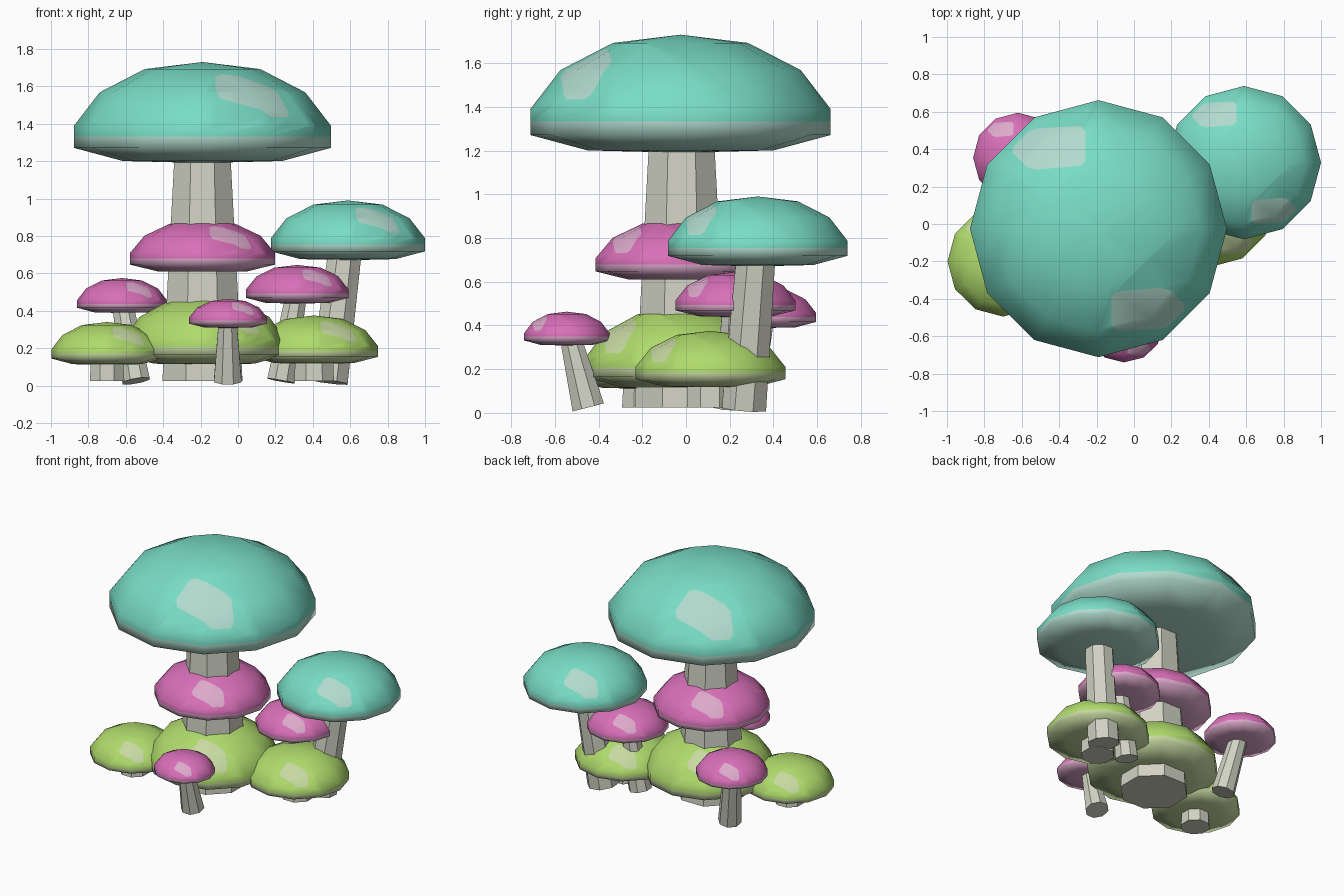
import bpy, bmesh, math
from mathutils import Vector, Matrix

if "Cube" in bpy.data.objects:
    bpy.data.objects.remove(bpy.data.objects["Cube"])


def material(name, rgb):
    m = bpy.data.materials.new(name)
    m.use_nodes = True
    m.diffuse_color = (*rgb, 1)
    m.node_tree.nodes["Principled BSDF"].inputs["Base Color"].default_value = (*rgb, 1)
    return m


STEM = material("stem cream", (.64, .65, .55))
COLOURS = {
    "teal": (material("teal", (.19, .72, .56)), material("pale teal", (.44, .71, .62))),
    "pink": (material("pink", (.69, .16, .48)), material("pale pink", (.72, .40, .60))),
    "lime": (material("lime", (.43, .71, .15)), material("pale lime", (.57, .70, .36))),
}

SIDES = 12
# Cap profile as (radius, height), both relative, from below the crown to above the base
PROFILE = [(.45, .93), (.80, .70), (1, .37), (1, .265), (1, .15), (.62, .02)]
# Outline of the pale spot seen from above; it appears again turned by half
SPOT = [(.10, -.53), (.14, -.49), (.48, -.46), (.56, -.48), (.67, -.59),
        (.66, -.64), (.54, -.76), (.48, -.78), (.14, -.80), (.10, -.75)]


def finish(bm, name, mats):
    me = bpy.data.meshes.new(name)
    bm.to_mesh(me)
    bm.free()
    for m in mats:
        me.materials.append(m)
    ob = bpy.data.objects.new(name, me)
    bpy.context.collection.objects.link(ob)
    return ob


def cut_spot(bm, outline):
    """Cut a convex outline into the dome and give the faces inside the pale colour."""
    mid = sum((Vector((x, y, 0)) for x, y in outline), Vector()) / len(outline)
    inside = [f for f in bm.faces if f.normal.z > .05 and f.calc_center_median().z > .3]
    for i, p in enumerate(outline):
        a, b = Vector((*p, 0)), Vector((*outline[i - 1], 0))
        n = (b - a).cross(Vector((0, 0, 1))).normalized()
        if n.dot(mid - a) > 0:
            n = -n
        geom = set(inside)
        for f in inside:
            geom.update(f.edges)
            geom.update(f.verts)
        cut = bmesh.ops.bisect_plane(bm, geom=list(geom), dist=1e-5, plane_co=a, plane_no=n)
        inside = [f for f in cut["geom"] if isinstance(f, bmesh.types.BMFace)
                  and n.dot(f.calc_center_median() - a) < 0]
    for f in inside:
        f.material_index = 1


def cap(name, colour, x, y, rx, ry, low, high):
    bm = bmesh.new()
    rings = [[bm.verts.new((r * math.cos(math.tau * i / SIDES),
                            r * math.sin(math.tau * i / SIDES), z))
              for i in range(SIDES)] for r, z in PROFILE]
    crown, base = bm.verts.new((0, 0, 1)), bm.verts.new((0, 0, 0))
    for i in range(SIDES):
        j = (i + 1) % SIDES
        bm.faces.new((crown, rings[0][i], rings[0][j]))
        bm.faces.new((base, rings[-1][j], rings[-1][i]))
        for a, b in zip(rings, rings[1:]):
            bm.faces.new((a[i], b[i], b[j], a[j]))
    bm.normal_update()
    # Pale underside, starting halfway down the rim
    for f in bm.faces:
        f.material_index = int(f.calc_center_median().z < .25)
    for turn in (1, -1):
        cut_spot(bm, [(turn * px, turn * py) for px, py in SPOT])
    bm.transform(Matrix.Translation((x, y, low)) @ Matrix.Diagonal((rx, ry, high - low, 1)))
    bm.normal_update()
    for f in bm.faces:
        f.smooth = True
    finish(bm, name + "_cap", COLOURS[colour])


def stem(name, foot, top, r_foot, r_top):
    foot, top = Vector(foot), Vector(top)
    axis = top - foot
    bm = bmesh.new()
    bmesh.ops.create_cone(bm, cap_ends=True, segments=8, radius1=r_foot, radius2=r_top,
                          depth=axis.length)
    lean = Vector((0, 0, 1)).rotation_difference(axis).to_matrix().to_4x4()
    bm.transform(Matrix.Translation((foot + top) / 2) @ lean
                 @ Matrix.Rotation(math.pi / 8, 4, "Z"))
    finish(bm, name + "_stem", [STEM])


# Tall central mushroom with three stacked caps
stem("central", (-.19, -.02, .025), (-.19, -.02, 1.3), .232, .158)
cap("central_top", "teal", -.19, -.025, .687, .687, 1.19, 1.73)
cap("central_middle", "pink", -.19, -.025, .388, .388, .605, .885)
cap("central_lower", "lime", -.18, -.025, .435, .44, .11, .476)

# Second tall mushroom, leaning
stem("tall_left", (.485, .265, .02), (.58, .325, .78), .11, .095)
cap("tall_left", "teal", .588, .328, .412, .41, .67, .99)

# Low green mushrooms
stem("low_right", (-.70, -.20, .025), (-.70, -.20, .2), .1, .09)
cap("low_right", "lime", -.70, -.20, .297, .295, .11, .34)
stem("low_left", (.407, .11, .025), (.407, .11, .25), .115, .105)
cap("low_left", "lime", .407, .112, .342, .342, .115, .375)

# Small pink mushrooms, leaning outward
stem("small_back", (-.545, .27, .025), (-.62, .35, .45), .08, .06)
cap("small_back", "pink", -.62, .355, .24, .24, .388, .575)
stem("small_front", (-.055, -.447, .025), (-.055, -.535, .37), .08, .05)
cap("small_front", "pink", -.053, -.545, .208, .195, .308, .463)
stem("small_left", (.23, .20, .025), (.318, .226, .52), .08, .06)
cap("small_left", "pink", .318, .226, .275, .274, .438, .645)
